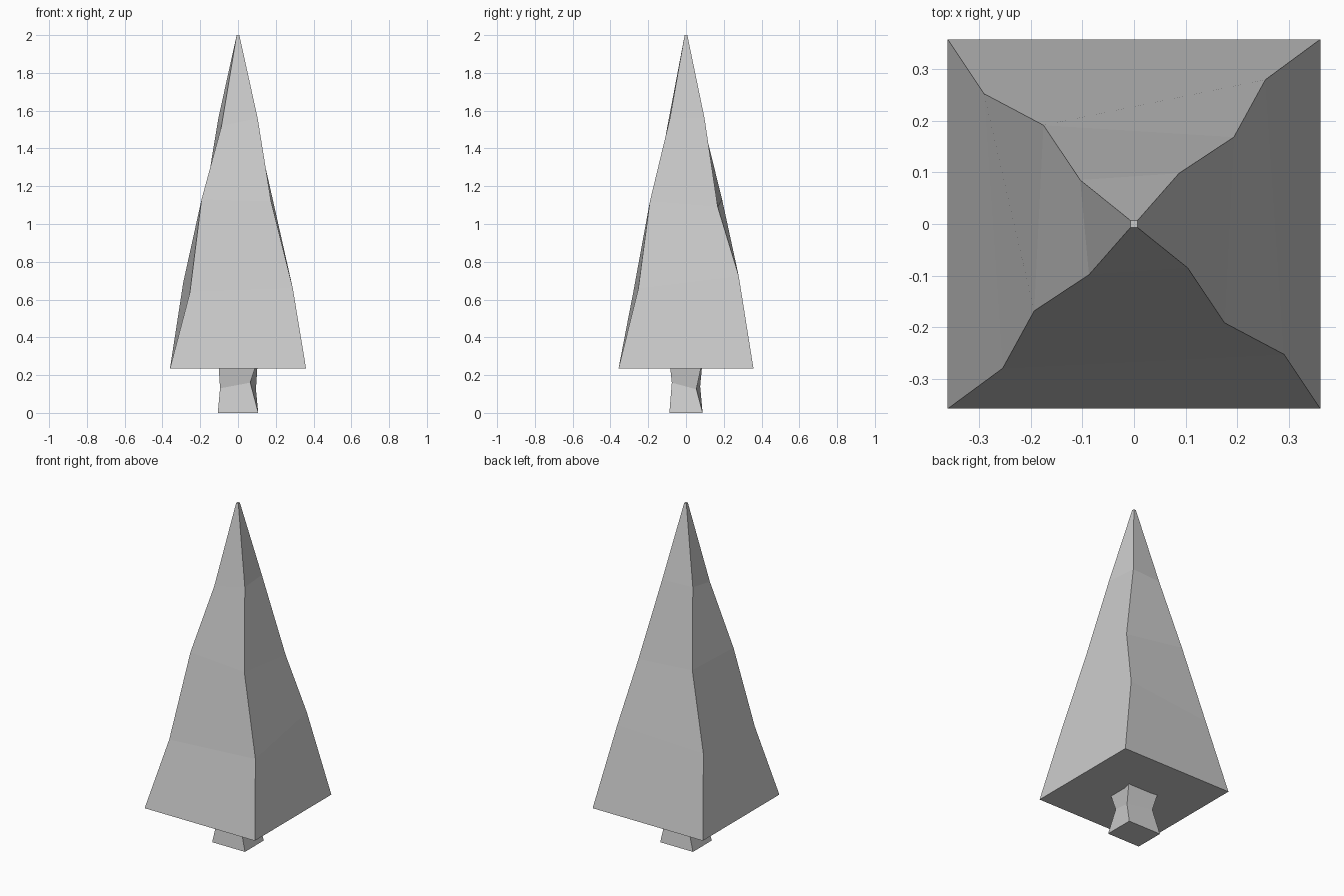
import bpy

if "Cube" in bpy.data.objects:
    bpy.data.objects.remove(bpy.data.objects["Cube"])


def loft(name, rings):
    """Flat-shaded solid through four-cornered rings, capped at both ends."""
    verts = [p for ring in rings for p in ring]
    faces = [(3, 2, 1, 0)]
    for r in range(len(rings) - 1):
        a = r * 4
        for i in range(4):
            j = (i + 1) % 4
            faces.append((a + i, a + j, a + 4 + j, a + 4 + i))
    t = len(verts) - 4
    faces.append((t, t + 1, t + 2, t + 3))
    mesh = bpy.data.meshes.new(name)
    mesh.from_pydata(verts, [], faces)
    mesh.update()
    obj = bpy.data.objects.new(name, mesh)
    bpy.context.collection.objects.link(obj)
    return obj


def rect(hx, hy, z):
    return [(-hx, -hy, z), (hx, -hy, z), (hx, hy, z), (-hx, hy, z)]


def skewed(a, b, heights):
    """Irregular ring: a = front-left/back-right half sizes, b = the other pair."""
    xy = [(-a[0], -a[1]), (b[0], -b[1]), (a[0], a[1]), (-b[0], b[1])]
    return [(x, y, z) for (x, y), z in zip(xy, heights)]


# Trunk, pinched in the middle, running up into the foliage
loft("trunk", [
    rect(0.107, 0.088, 0),
    skewed((0.095, 0.055), (0.065, 0.075), (0.13, 0.16, 0.125, 0.14)),
    rect(0.105, 0.088, 0.28),
])

# Foliage, a tall pyramid with wobbling corner edges
loft("foliage", [
    rect(0.36, 0.357, 0.236),
    skewed((0.254, 0.279), (0.29, 0.252), (0.64, 0.66, 0.725, 0.69)),
    skewed((0.193, 0.168), (0.175, 0.191), (1.13, 1.12, 1.09, 1.13)),
    skewed((0.087, 0.098), (0.104, 0.085), (1.52, 1.56, 1.56, 1.56)),
    rect(0.007, 0.007, 2.0),
])
